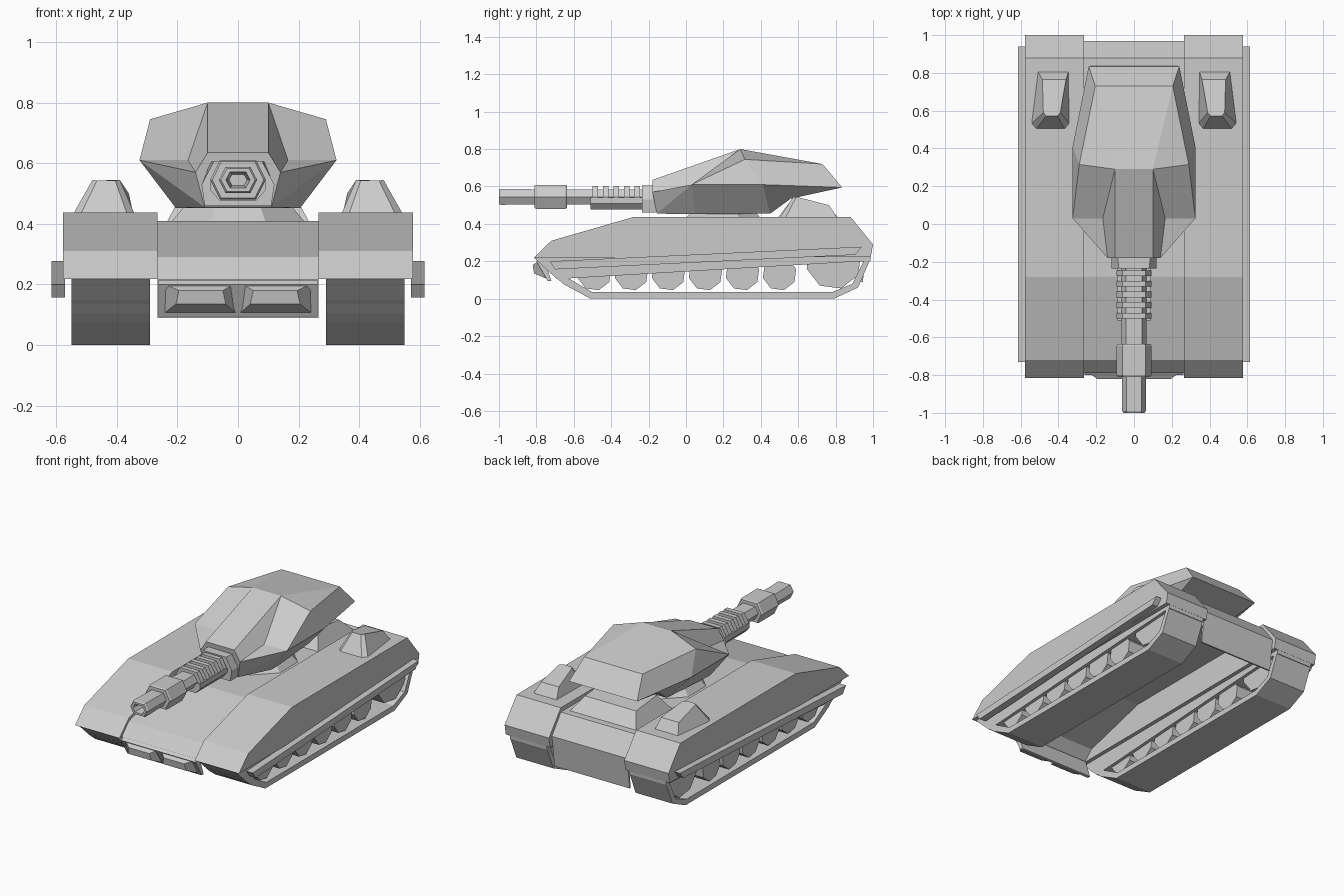
import bpy, bmesh, math
from mathutils import Matrix

if "Cube" in bpy.data.objects:
    bpy.data.objects.remove(bpy.data.objects["Cube"])


def finish(name, bm, mirror=False):
    bmesh.ops.recalc_face_normals(bm, faces=bm.faces)
    me = bpy.data.meshes.new(name)
    bm.to_mesh(me)
    bm.free()
    ob = bpy.data.objects.new(name, me)
    bpy.context.collection.objects.link(ob)
    if mirror:
        ob.modifiers.new("mirror", 'MIRROR').use_mirror_merge = False
    return ob


def loft(bm, rings):
    """Closed solid through rings with equal point counts."""
    vs = [[bm.verts.new(p) for p in r] for r in rings]
    n = len(vs[0])
    for a, b in zip(vs, vs[1:]):
        for i in range(n):
            j = (i + 1) % n
            bm.faces.new((a[i], a[j], b[j], b[i]))
    bm.faces.new(vs[0])
    bm.faces.new(vs[-1])


def prism(name, profile, x0, x1, mirror=False):
    """Side profile (y, z) extruded across x."""
    bm = bmesh.new()
    loft(bm, [[(x, y, z) for y, z in profile] for x in (x0, x1)])
    return finish(name, bm, mirror)


def rect(x0, x1, y0, y1, z0, z1=None):
    z1 = z0 if z1 is None else z1
    return [(x0, y0, z0), (x1, y0, z0), (x1, y1, z1), (x0, y1, z1)]


def hexagon(y, w, h, zc=0.545):
    t = w * 0.65
    return [(-w, y, zc), (-t, y, zc + h), (t, y, zc + h),
            (w, y, zc), (t, y, zc - h), (-t, y, zc - h)]


# Hull centre: plate shell, open underneath
prism("hull", [(-.79, .217), (-.72, .29), (-.28, .41), (.88, .41), (.97, .29),
               (.945, .09), (.935, .09), (.955, .288), (.87, .398), (-.28, .398),
               (-.71, .28), (-.775, .217)], -.265, .265)

# Fenders over the tracks
prism("fender", [(-.815, .218), (-.72, .31), (-.28, .437), (.88, .437),
                 (1.0, .29), (.988, .225), (-.3, .218)], .265, .577, True)

# Slanted side rails
prism("side_rail", [(-.73, .2), (.94, .278), (.905, .235), (-.70, .157)],
      .57, .615, True)

# Track housing and the ground-contact band
prism("track_housing", [(-.81, .217), (.988, .235), (.985, .2), (.93, .2),
                        (-.69, .105)], .29, .55, True)
prism("track_band", [(-.74, .15), (-.65, .075), (-.51, 0), (.79, 0), (.92, .06),
                     (.985, .21), (.955, .21), (.89, .08), (.78, .035),
                     (-.5, .035), (-.63, .11)], .29, .55, True)

# Road wheels and the larger drive wheel
wheels = [(-.49 + .198 * i, .135, .092) for i in range(6)] + [(.79, .2, .15)]
bm = bmesh.new()
for y, z, r in wheels:
    m = Matrix.Translation((.42, y, z)) @ Matrix.Rotation(math.pi / 2, 4, 'Y') \
        @ Matrix.Rotation(math.pi / 12, 4, 'Z')
    bmesh.ops.create_cone(bm, cap_ends=True, segments=8, radius1=r, radius2=r,
                          depth=.22, matrix=m)
finish("road_wheels", bm, True)

# Nose plate with two raised blocks
prism("nose_plate", [(-.78, .215), (-.80, .2), (-.74, .095), (-.72, .095),
                     (-.76, .215)], -.262, .262)
bm = bmesh.new()
loft(bm, [[(.0, -.775, .21), (.26, -.775, .21), (.25, -.73, .1), (.0, -.73, .1)],
          [(.05, -.82, .18), (.195, -.82, .18), (.205, -.812, .135), (.04, -.812, .135)]])
finish("nose_block", bm, True)

# Rear exhaust humps
bm = bmesh.new()
loft(bm, [[(.365, .5, .43), (.52, .5, .43), (.545, .53, .43), (.51, .81, .43),
           (.345, .81, .43), (.34, .53, .43)],
          [(.405, .572, .543), (.465, .572, .543), (.48, .59, .545), (.485, .765, .5),
           (.36, .765, .5), (.39, .59, .545)]])
finish("exhaust_hump", bm, True)

# Engine cover under the turret overhang
bm = bmesh.new()
loft(bm, [rect(-.235, .235, .47, .84, .405), rect(-.18, .18, .55, .76, .51, .49)])
finish("engine_cover", bm)

# Turret ring
bm = bmesh.new()
bmesh.ops.create_cone(bm, cap_ends=True, segments=8, radius1=.24, radius2=.19, depth=.055,
                      matrix=Matrix.Translation((0, .2, .432))
                      @ Matrix.Rotation(math.pi / 8, 4, 'Z'))
finish("turret_ring", bm)

# Turret: upper case is the right side, lower case its mirror image
half = {
    'A': (.10, .29, .80), 'S': (.29, .315, .745), 'R': (.205, .73, .72),
    'T': (.24, .835, .595), 'M': (.325, .41, .61), 'B': (.325, .03, .61),
    'C': (.165, .03, .61), 'D': (.10, -.18, .635), 'E': (.14, -.18, .57),
    'F': (.11, -.155, .455), 'H': (.205, .05, .452), 'K': (.18, .45, .455),
    'G': (.20, .56, .535)}
bm = bmesh.new()
v = {}
for k, (x, y, z) in half.items():
    v[k] = bm.verts.new((x, y, z))
    v[k.lower()] = bm.verts.new((-x, y, z))
for f in "ASR ACED ASBC SBM SMTR CBE EBF FBH BMKH MTGK".split():
    for g in (f, f.swapcase()):
        bm.faces.new([v[c] for c in g])
for f in "DdaA AarR RrtT TtgG GgkK KkhH FfhH DEFfed".split():
    bm.faces.new([v[c] for c in f])
finish("turret", bm)

# Gun mantlet
bm = bmesh.new()
loft(bm, [[(-a, y, .605), (a, y, .605), (.12, y, .53), (.11, y, .46),
           (-.11, y, .46), (-.12, y, .53)] for y, a in ((-.235, .08), (-.15, .09))])
finish("gun_mantlet", bm)

# Barrel with stepped sleeve and hollow muzzle
bm = bmesh.new()
loft(bm, [hexagon(*s) for s in [
    (-.2, .065, .04), (-.635, .065, .04), (-.635, .085, .06), (-.645, .092, .064),
    (-.8, .092, .064), (-.81, .085, .06), (-.81, .063, .04), (-.99, .063, .043),
    (-1.0, .056, .038), (-1.0, .04, .026), (-.93, .03, .018)]])
finish("barrel", bm)

# Recoil cradle and cooling ribs
bm = bmesh.new()
loft(bm, [[(-.09, y, .54), (.09, y, .54), (.09, y, .51), (.06, y, .476),
           (-.06, y, .476), (-.09, y, .51)] for y in (-.51, -.2)])
finish("recoil_cradle", bm)
bm = bmesh.new()
for i in range(5):
    y = -.485 + i * .056
    loft(bm, [hexagon(y - .015, .092, .058), hexagon(y + .015, .092, .058)])
finish("barrel_ribs", bm)
